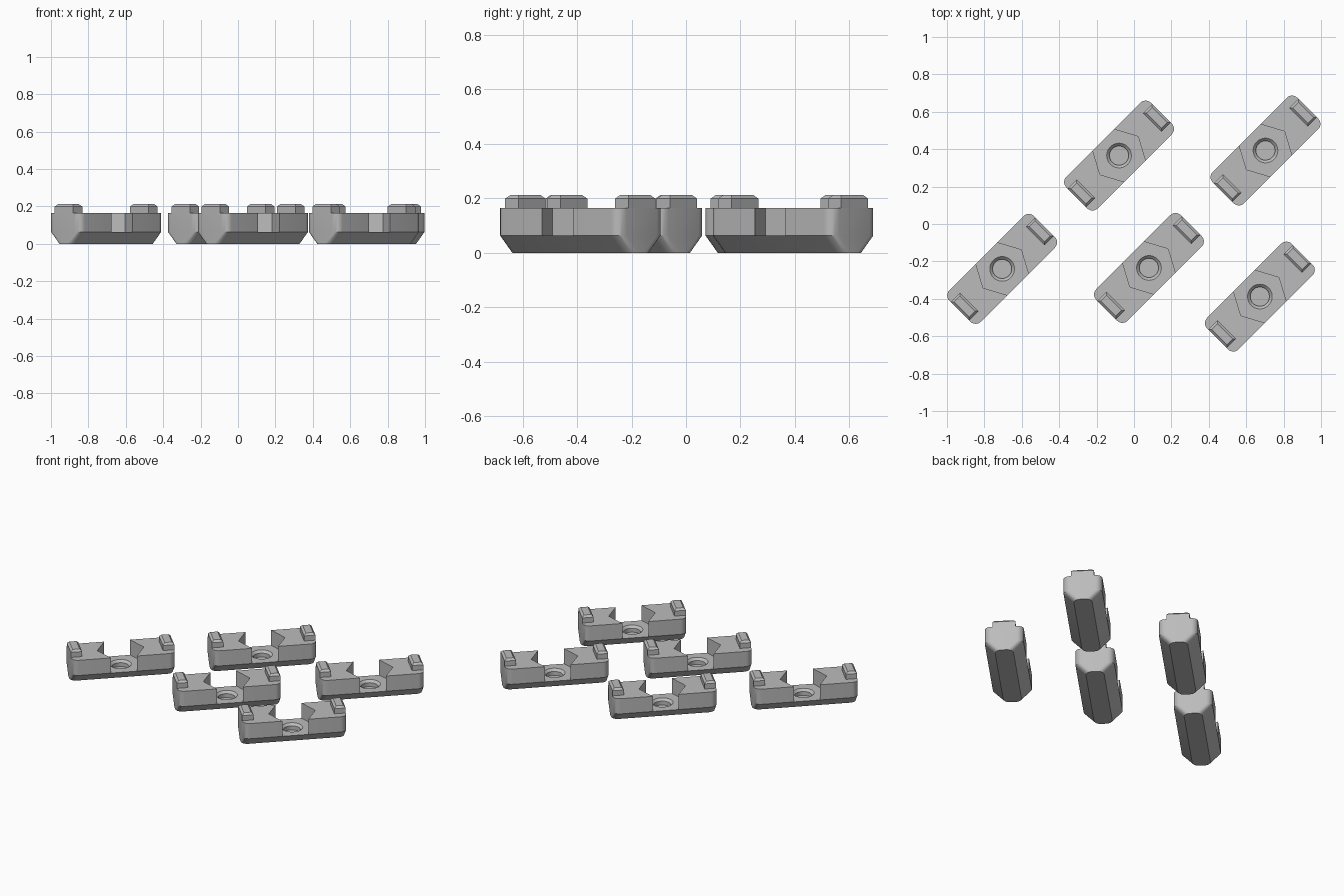
import bpy, bmesh, math
from mathutils import Matrix

cube = bpy.data.objects.get("Cube")
if cube:
    bpy.data.objects.remove(cube, do_unlink=True)

# Main sizes of one slot nut, in its own frame (length along x)
HALF_LEN, HALF_WID, RADIUS = 0.32, 0.119, 0.04
FLOOR_Z, BLOCK_Z, TAB_Z = 0.063, 0.165, 0.212
CENTRES = [(-0.08, 0.366), (0.703, 0.393), (-0.705, -0.24),
           (0.08, -0.235), (0.673, -0.388)]

steel = bpy.data.materials.new("steel_grey")
steel.use_nodes = True
GREY = (0.5, 0.5, 0.5, 1)
steel.diffuse_color = GREY
steel.node_tree.nodes["Principled BSDF"].inputs["Base Color"].default_value = GREY


def rounded_rect(half_x, half_y, r, steps=6):
    points = []
    for k, (sx, sy) in enumerate([(1, 1), (-1, 1), (-1, -1), (1, -1)]):
        for i in range(steps + 1):
            a = math.pi / 2 * (k + i / steps)
            points.append((sx * (half_x - r) + r * math.cos(a),
                           sy * (half_y - r) + r * math.sin(a)))
    return points


def circle(r, steps=48):
    return [(r * math.cos(2 * math.pi * i / steps),
             r * math.sin(2 * math.pi * i / steps)) for i in range(steps)]


def loft(name, sections):
    """Solid through stacked outlines, each given as (outline, z)."""
    bm = bmesh.new()
    rings = [[bm.verts.new((x, y, z)) for x, y in outline] for outline, z in sections]
    for low, high in zip(rings, rings[1:]):
        for i in range(len(low)):
            j = (i + 1) % len(low)
            bm.faces.new((low[i], low[j], high[j], high[i]))
    bm.faces.new(rings[0][::-1])
    bm.faces.new(rings[-1])
    bmesh.ops.recalc_face_normals(bm, faces=bm.faces)
    mesh = bpy.data.meshes.new(name)
    bm.to_mesh(mesh)
    bm.free()
    mesh.materials.append(steel)
    obj = bpy.data.objects.new(name, mesh)
    bpy.context.collection.objects.link(obj)
    return obj


# Body: long sides chamfered below, upright corners rounded
wide = rounded_rect(HALF_LEN, HALF_WID, RADIUS)
narrow = rounded_rect(HALF_LEN, HALF_WID - FLOOR_Z, RADIUS)
body = loft("nut_body", [(narrow, 0), (wide, FLOOR_Z), (wide, BLOCK_Z)])

# Pocket with a V-shaped wall at each end
edge_x, apex_x, reach = 0.081, 0.144, 0.117
out = 0.2
wide_x = apex_x - (apex_x - edge_x) * out / reach
hexagon = [(apex_x, 0), (wide_x, out), (-wide_x, out),
           (-apex_x, 0), (-wide_x, -out), (wide_x, -out)]
pocket = loft("pocket_cutter", [(hexagon, FLOOR_Z), (hexagon, 0.3)])

# Blind screw hole with a countersunk rim
hole = loft("hole_cutter", [(circle(0.051), 0.022), (circle(0.051), 0.048),
                            (circle(0.066), FLOOR_Z), (circle(0.066), 0.1)])

for cutter in (pocket, hole):
    cutter.hide_render = True
    cut = body.modifiers.new(cutter.name, 'BOOLEAN')
    cut.operation = 'DIFFERENCE'
    cut.solver = 'EXACT'
    cut.object = cutter

bpy.context.view_layer.update()
graph = bpy.context.evaluated_depsgraph_get()
cut_mesh = bpy.data.meshes.new_from_object(body.evaluated_get(graph))
body.modifiers.clear()
body.data = cut_mesh
for cutter in (pocket, hole):
    bpy.data.objects.remove(cutter, do_unlink=True)

# Tab: small block with a bevelled top, flush with the end of the body
tab_in, tab_half, bevel = 0.25, 0.07, 0.013


def tab_outline(inset):
    x0, x1, y = tab_in + inset, HALF_LEN - inset, tab_half - inset
    return [(x0, -y), (x1, -y), (x1, y), (x0, y)]


tab = loft("end_tab", [(tab_outline(0), BLOCK_Z), (tab_outline(0), TAB_Z - bevel),
                       (tab_outline(bevel), TAB_Z)])

# Smooth the rounded corners and the hole, keeping the other edges sharp
bpy.ops.object.select_all(action='DESELECT')
body.select_set(True)
bpy.context.view_layer.objects.active = body
bpy.ops.object.shade_smooth_by_angle(angle=math.radians(30))

# Place five nuts, each turned 45 degrees, sharing the same meshes
for n, (x, y) in enumerate(CENTRES, 1):
    place = Matrix.Translation((x, y, 0)) @ Matrix.Rotation(math.pi / 4, 4, 'Z')
    parts = [("nut_body", body.data, 0), ("upper_tab", tab.data, 0),
             ("lower_tab", tab.data, math.pi)]
    for name, mesh, turn in parts:
        obj = bpy.data.objects.new(f"{name}_{n}", mesh)
        obj.matrix_world = place @ Matrix.Rotation(turn, 4, 'Z')
        bpy.context.collection.objects.link(obj)

for template in (body, tab):
    bpy.data.objects.remove(template, do_unlink=True)
